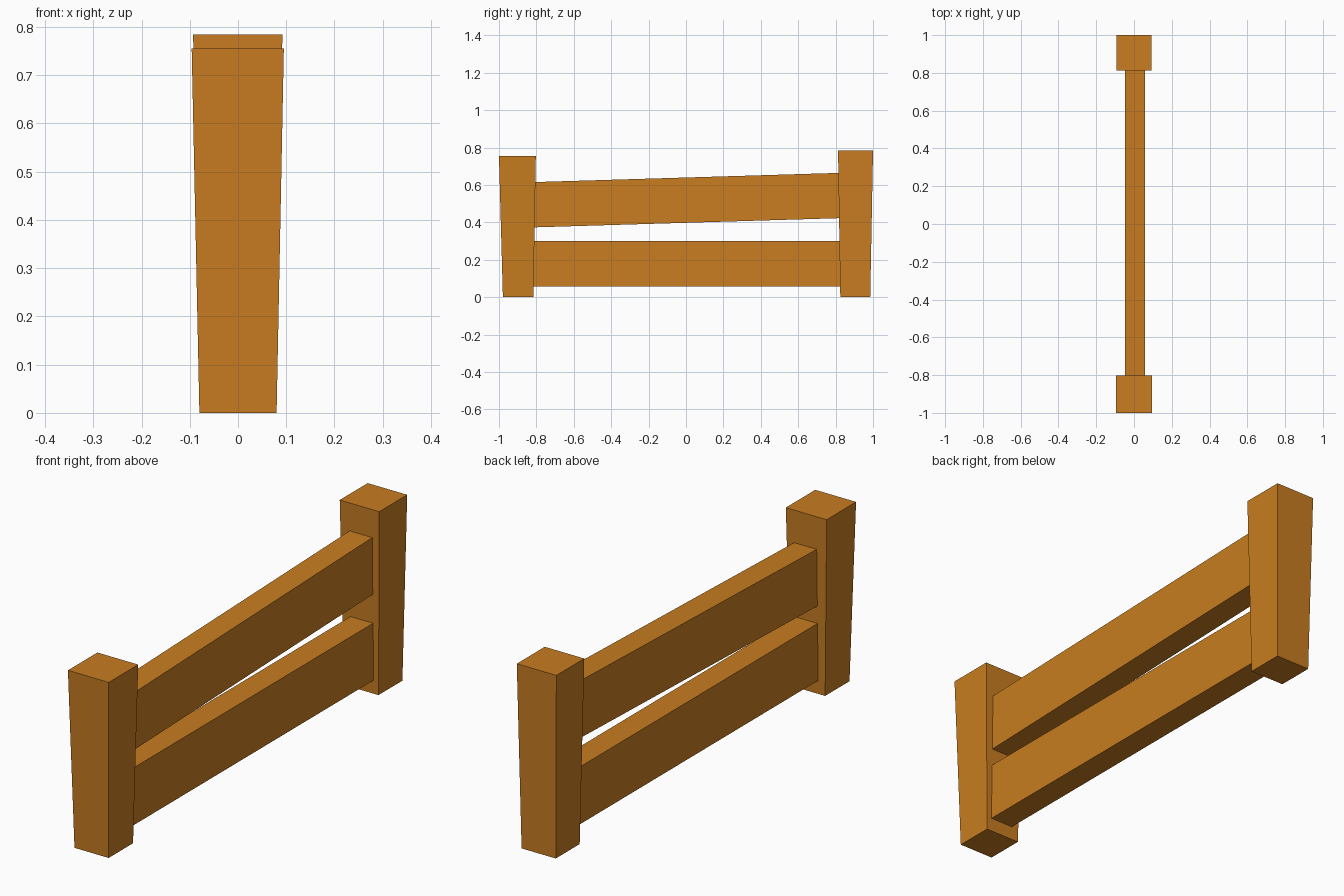
import bpy, bmesh

if "Cube" in bpy.data.objects:
    bpy.data.objects.remove(bpy.data.objects["Cube"])

wood = bpy.data.materials.new("warm wood")
wood.diffuse_color = (0.578, 0.205, 0.015, 1)
wood.use_nodes = True
wood.node_tree.nodes["Principled BSDF"].inputs["Base Color"].default_value = wood.diffuse_color


def block(name, lo, hi, place):
    """Unit cube whose corners are moved by place(x, y, z), each 0 or 1."""
    bm = bmesh.new()
    bmesh.ops.create_cube(bm, size=1)
    for v in bm.verts:
        v.co = place(lo, hi, *(c + 0.5 for c in v.co))
    mesh = bpy.data.meshes.new(name)
    bm.to_mesh(mesh)
    bm.free()
    mesh.materials.append(wood)
    obj = bpy.data.objects.new(name, mesh)
    bpy.context.collection.objects.link(obj)
    return obj


def lerp(a, b, t):
    return a + (b - a) * t


# Posts: rectangles (x0, x1, y0, y1, z) at foot and head, wider at the head
def post_corner(lo, hi, x, y, z):
    x0, x1, y0, y1, h = hi if z > 0.5 else lo
    return lerp(x0, x1, x), lerp(y0, y1, y), h


block("front_post", (-0.08, 0.08, -0.979, -0.816, 0),
      (-0.096, 0.095, -1.0, -0.803, 0.755), post_corner)
block("back_post", (-0.08, 0.08, 0.825, 0.985, 0),
      (-0.093, 0.092, 0.813, 1.0, 0.784), post_corner)


# Rails: (y, bottom z, top z) at the front and back ends, set into the posts
def rail_corner(lo, hi, x, y, z):
    pos, z0, z1 = hi if y > 0.5 else lo
    return lerp(-0.048, 0.058, x), pos, lerp(z0, z1, z)


block("lower_rail", (-0.83, 0.057, 0.30), (0.83, 0.057, 0.30), rail_corner)
block("upper_rail", (-0.83, 0.373, 0.615), (0.83, 0.423, 0.665), rail_corner)
